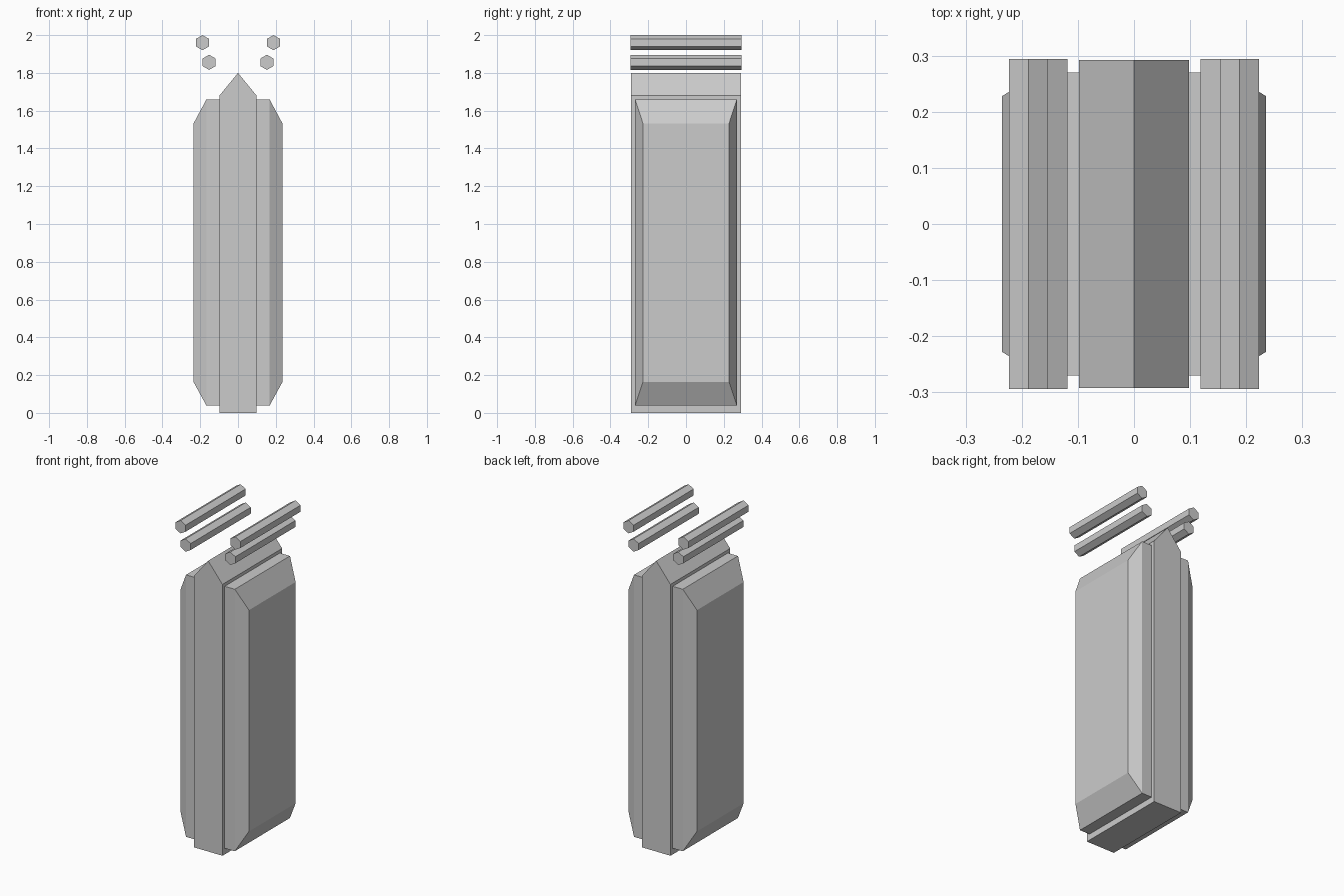
import bpy
import math

if "Cube" in bpy.data.objects:
    bpy.data.objects.remove(bpy.data.objects["Cube"])


def loft(name, rings):
    """Closed solid from matching rings of points, capped at both ends."""
    n = len(rings[0])
    verts = [p for ring in rings for p in ring]
    faces = [tuple(range(n))[::-1]]
    for k in range(len(rings) - 1):
        for i in range(n):
            a, b = k * n + i, k * n + (i + 1) % n
            faces.append((a, b, b + n, a + n))
    last = (len(rings) - 1) * n
    faces.append(tuple(range(last, last + n)))
    mesh = bpy.data.meshes.new(name)
    mesh.from_pydata(verts, [], faces)
    obj = bpy.data.objects.new(name, mesh)
    bpy.context.collection.objects.link(obj)
    # consistent outward normals
    import bmesh
    bm = bmesh.new()
    bm.from_mesh(mesh)
    bmesh.ops.recalc_face_normals(bm, faces=bm.faces)
    bm.to_mesh(mesh)
    bm.free()
    return obj


def extrude_y(name, profile, half):
    return loft(name, [[(x, y, z) for x, z in profile] for y in (-half, half)])


def rect(x, y, z0, z1):
    return [(x, -y, z0), (x, y, z0), (x, y, z1), (x, -y, z1)]


# central slab with gabled top
extrude_y("core_body", [(-0.098, 0), (0.098, 0), (0.098, 1.68), (0, 1.80), (-0.098, 1.68)], 0.292)

for side, s in (("left", -1), ("right", 1)):
    # bevelled side panel
    loft(f"side_panel_{side}", [rect(s * 0.095, 0.27, 0.038, 1.66),
                                rect(s * 0.167, 0.27, 0.038, 1.66),
                                rect(s * 0.235, 0.228, 0.163, 1.533)])
    # floating hexagonal rods
    for level, cx, cz in (("lower", 0.153, 1.856), ("upper", 0.188, 1.96)):
        hexagon = [(s * cx + 0.04 * math.sin(i * math.pi / 3),
                    cz + 0.04 * math.cos(i * math.pi / 3)) for i in range(6)]
        extrude_y(f"{level}_rod_{side}", hexagon, 0.294)
